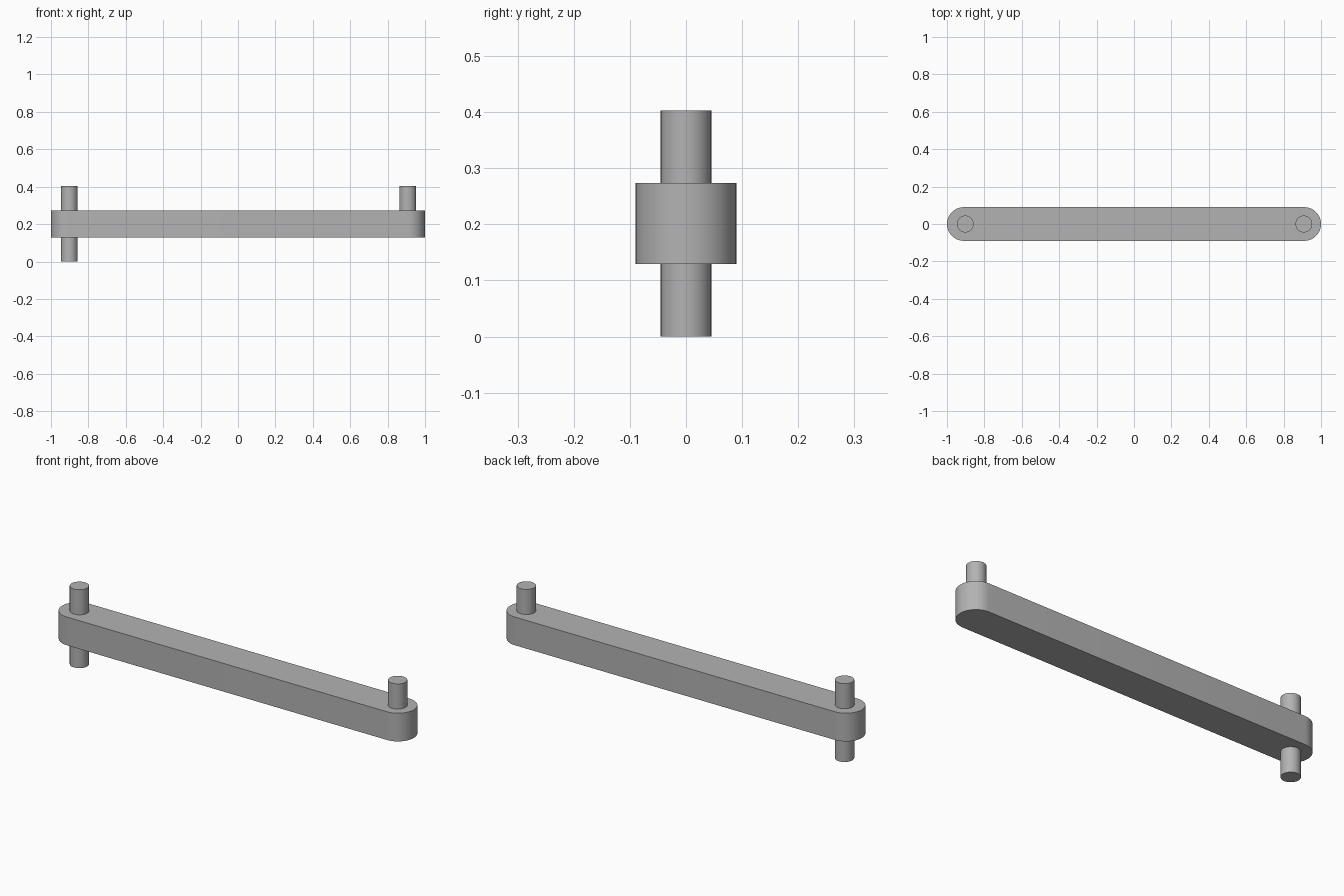
import bpy, bmesh, math

cube = bpy.data.objects.get("Cube")
if cube:
    bpy.data.objects.remove(cube, do_unlink=True)

grey = bpy.data.materials.new("plain grey")
grey.use_nodes = True
color = (0.45, 0.45, 0.45, 1)
grey.diffuse_color = color
grey.node_tree.nodes["Principled BSDF"].inputs["Base Color"].default_value = color


def arc(cx, radius, start, end, steps):
    angles = [start + (end - start) * i / steps for i in range(steps + 1)]
    return [(cx + radius * math.cos(a), radius * math.sin(a)) for a in angles]


def extrude_profile(name, profile, z0, z1):
    bm = bmesh.new()
    face = bm.faces.new([bm.verts.new((x, y, z0)) for x, y in profile])
    top = bmesh.ops.extrude_face_region(bm, geom=[face], use_keep_orig=True)
    verts = [g for g in top["geom"] if isinstance(g, bmesh.types.BMVert)]
    bmesh.ops.translate(bm, verts=verts, vec=(0, 0, z1 - z0))
    bmesh.ops.recalc_face_normals(bm, faces=bm.faces)
    mesh = bpy.data.meshes.new(name)
    bm.to_mesh(mesh)
    bm.free()
    mesh.materials.append(grey)
    obj = bpy.data.objects.new(name, mesh)
    bpy.context.collection.objects.link(obj)
    bpy.ops.object.select_all(action="DESELECT")
    obj.select_set(True)
    bpy.context.view_layer.objects.active = obj
    bpy.ops.object.shade_smooth_by_angle(angle=math.radians(30))


# Bar with rounded ends
R, BOTTOM, TOP, HEIGHT = 0.09, 0.129, 0.274, 0.403
half = math.pi / 2
bar = arc(1 - R, R, -half, half, 24) + arc(R - 1, R, half, 3 * half, 24)
extrude_profile("bar", bar, BOTTOM, TOP)

# Pins: two on top, one underneath at the right end
for name, x, z0, z1 in (("right_upper_pin", -0.902, TOP, HEIGHT),
                        ("right_lower_pin", -0.902, 0, BOTTOM),
                        ("left_upper_pin", 0.908, TOP, HEIGHT)):
    circle = arc(x, 0.045, 0, 2 * math.pi, 32)[:-1]
    extrude_profile(name, circle, z0, z1)
